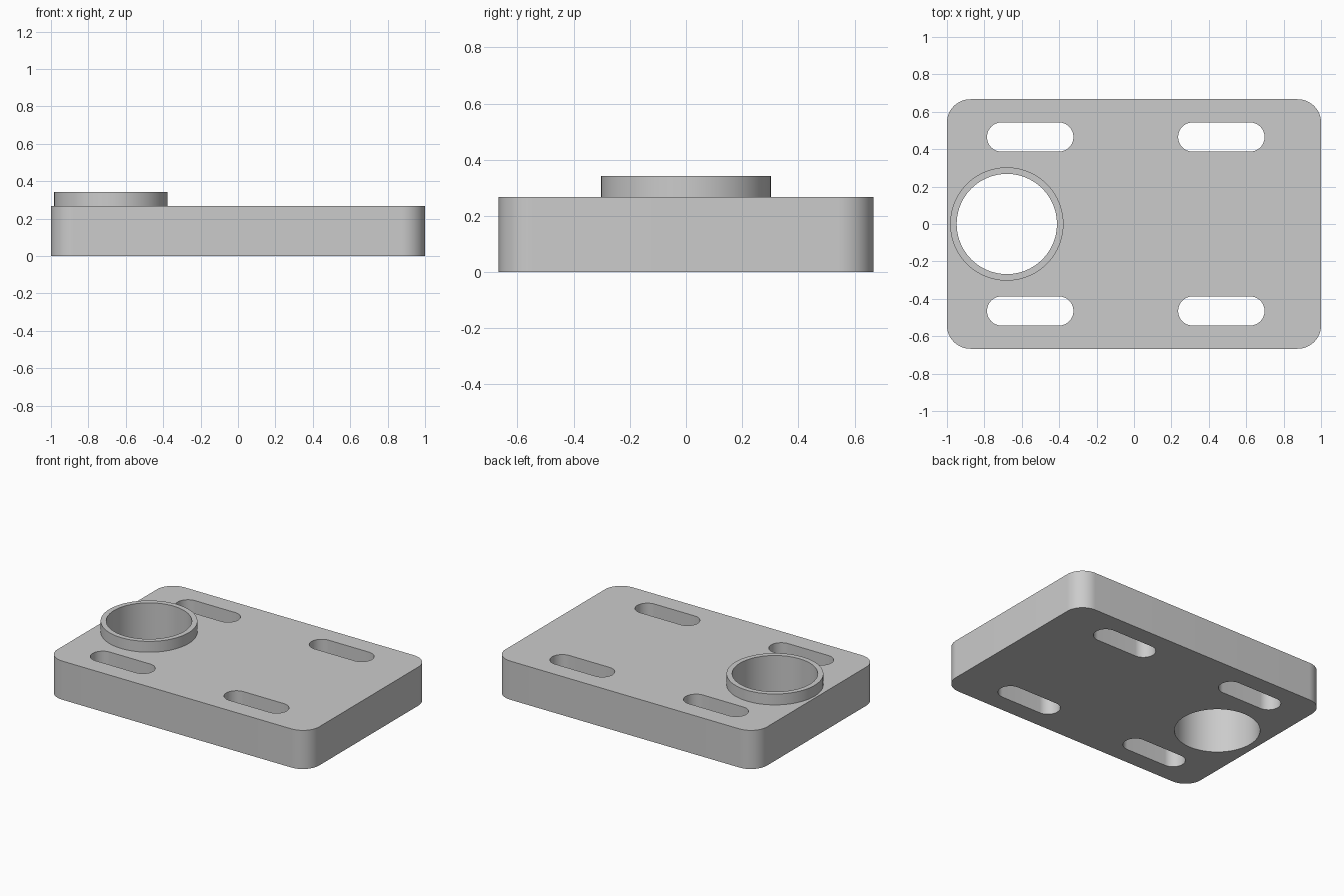
import bpy
import bmesh
from math import cos, sin, pi, radians

cube = bpy.data.objects.get("Cube")
if cube:
    bpy.data.objects.remove(cube, do_unlink=True)

# Material
grey = bpy.data.materials.new("light grey metal")
grey.use_nodes = True
colour = (0.6, 0.6, 0.6, 1)
grey.diffuse_color = colour
grey.node_tree.nodes["Principled BSDF"].inputs["Base Color"].default_value = colour

HEIGHT, RIM_TOP = 0.267, 0.342
BORE_X = -0.68
SLOT_X, SLOT_Y = (-0.555, 0.467), 0.465


def rounded_prism(name, x, y, half_x, half_y, radius, z0, z1, steps=16):
    """Upright prism with a rounded rectangle outline; also makes slots and discs."""
    bm = bmesh.new()
    ring = []
    corners = ((1, 1), (-1, 1), (-1, -1), (1, -1))
    for quarter, (sx, sy) in enumerate(corners):
        for i in range(steps + 1):
            a = (quarter + i / steps) * pi / 2
            ring.append(bm.verts.new((x + sx * (half_x - radius) + radius * cos(a),
                                      y + sy * (half_y - radius) + radius * sin(a), z0)))
    bmesh.ops.remove_doubles(bm, verts=ring, dist=1e-5)
    bm.verts.ensure_lookup_table()
    base = bm.faces.new(bm.verts)
    top = bmesh.ops.extrude_face_region(bm, geom=[base])["geom"]
    bmesh.ops.translate(bm, vec=(0, 0, z1 - z0),
                        verts=[v for v in top if isinstance(v, bmesh.types.BMVert)])
    bmesh.ops.recalc_face_normals(bm, faces=bm.faces)
    mesh = bpy.data.meshes.new(name)
    bm.to_mesh(mesh)
    bm.free()
    mesh.materials.append(grey)
    obj = bpy.data.objects.new(name, mesh)
    bpy.context.collection.objects.link(obj)
    return obj


def combine(target, tool, operation):
    """Apply a boolean and discard the tool object."""
    mod = target.modifiers.new(operation, "BOOLEAN")
    mod.operation, mod.solver, mod.object = operation, "EXACT", tool
    bpy.context.view_layer.objects.active = target
    bpy.ops.object.modifier_apply(modifier=mod.name)
    bpy.data.objects.remove(tool, do_unlink=True)


# Base plate with a raised round collar
plate = rounded_prism("mounting_plate", 0, 0, 1, 0.667, 0.125, 0, HEIGHT)
collar = rounded_prism("collar", BORE_X, 0, 0.303, 0.303, 0.303, 0.1, RIM_TOP, 24)
combine(plate, collar, "UNION")

# Through bore
bore = rounded_prism("bore_cutter", BORE_X, 0, 0.268, 0.268, 0.268, -0.1, 0.5, 24)
combine(plate, bore, "DIFFERENCE")

# Four through slots
for x in SLOT_X:
    for side in (-1, 1):
        slot = rounded_prism("slot_cutter", x, side * SLOT_Y, 0.231, 0.078, 0.078, -0.1, 0.5)
        combine(plate, slot, "DIFFERENCE")

# Smooth walls, sharp rims
bpy.ops.object.select_all(action="DESELECT")
plate.select_set(True)
bpy.context.view_layer.objects.active = plate
bpy.ops.object.shade_smooth_by_angle(angle=radians(30))
